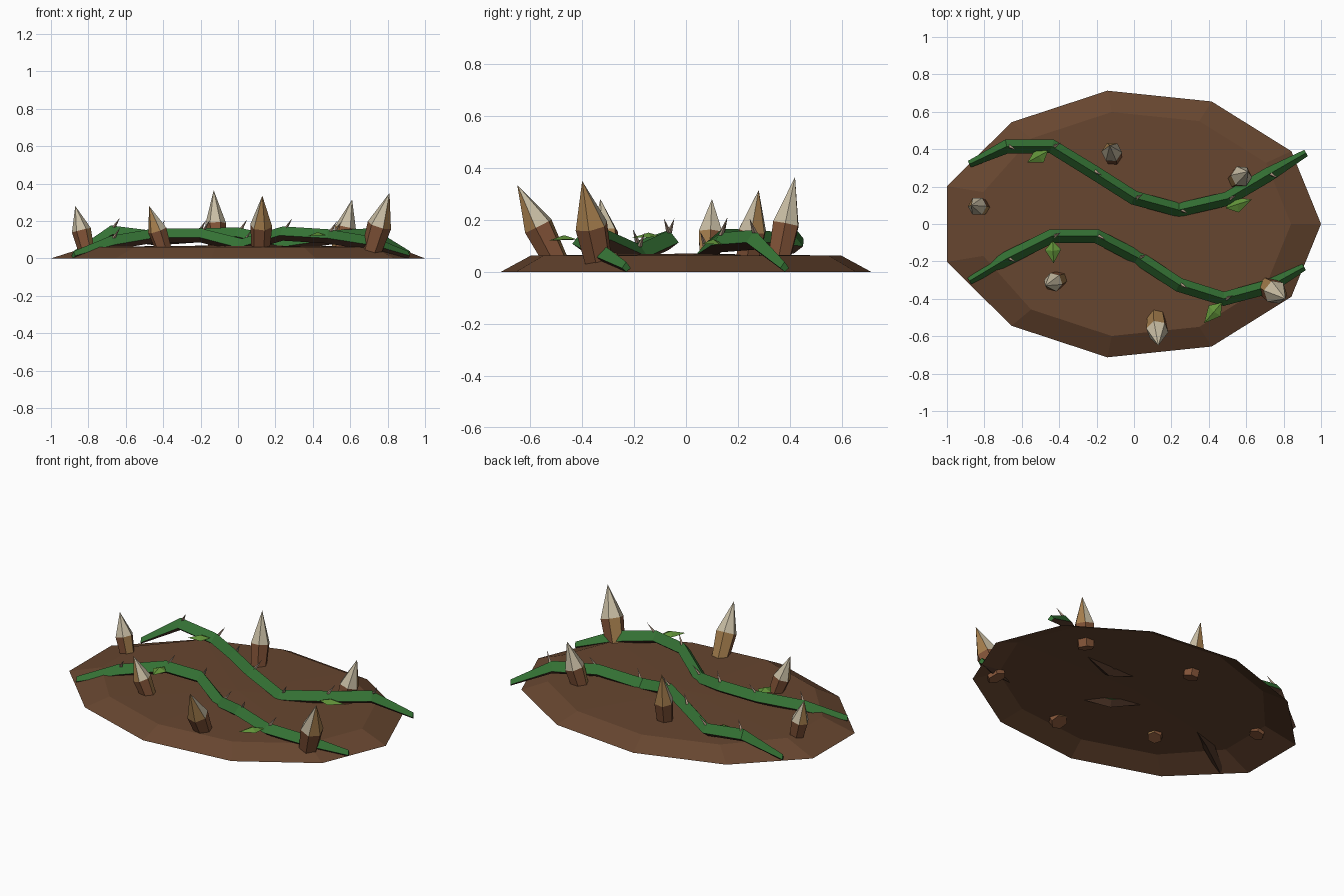
import bpy, bmesh, math
from mathutils import Vector

cube = bpy.data.objects.get("Cube")
if cube:
    bpy.data.objects.remove(cube, do_unlink=True)


def material(name, rgb):
    m = bpy.data.materials.new(name)
    m.use_nodes = True
    m.diffuse_color = (*rgb, 1)
    bsdf = m.node_tree.nodes["Principled BSDF"]
    bsdf.inputs["Base Color"].default_value = (*rgb, 1)
    bsdf.inputs["Roughness"].default_value = 0.9
    return m


SOIL = material("soil brown", (0.135, 0.061, 0.029))
GREEN = material("vine green", (0.035, 0.17, 0.035))
BARK = material("vine bark", (0.085, 0.04, 0.023))
LEAF = material("leaf green", (0.12, 0.29, 0.04))
BONE = material("pale bone", (0.58, 0.51, 0.37))
TAN = material("tan wood", (0.38, 0.21, 0.075))
WOOD = material("stake brown", (0.23, 0.09, 0.04))
THORN = material("thorn", (0.42, 0.3, 0.22))


def finish(name, bm, mats, rule=None):
    """Turn a bmesh into an object, colouring faces by a rule."""
    bm.normal_update()
    for f in bm.faces:
        f.material_index = rule(f) if rule else 0
    mesh = bpy.data.meshes.new(name)
    bm.to_mesh(mesh)
    bm.free()
    for m in mats:
        mesh.materials.append(m)
    ob = bpy.data.objects.new(name, mesh)
    bpy.context.collection.objects.link(ob)
    return ob


def loft(bm, rings):
    """Skin consecutive vertex rings; returns the new side faces."""
    faces = []
    for a, b in zip(rings, rings[1:]):
        n = len(a)
        for i in range(n):
            j = (i + 1) % n
            if len(b) == 1:
                faces.append(bm.faces.new((a[i], a[j], b[0])))
            else:
                faces.append(bm.faces.new((a[i], a[j], b[j], b[i])))
    return faces


def circle(bm, center, u, v, n, phase=0):
    c = Vector(center)
    return [bm.verts.new(c + u * math.cos(phase + math.tau * i / n)
                         + v * math.sin(phase + math.tau * i / n)) for i in range(n)]


# Low earth mound, open underneath
bm = bmesh.new()
X, Y = Vector((1, 0, 0)), Vector((0, 0.72, 0))
outer = circle(bm, (0, 0, 0), X, Y, 11)
inner = circle(bm, (0, 0, 0.062), X * 0.84, Y * 0.84, 11)
crown = bm.verts.new((0, 0, 0.07))
loft(bm, [outer, inner, [crown]])
for v in outer:  # widen the left end to the full length
    if v.co.x < -0.9:
        v.co.x = -1
finish("earth_mound", bm, [SOIL])


# Sharpened stakes: (base, tip, shoulder radius)
STAKES = {
    "left": ((-0.81, 0.09, 0.04), (-0.87, 0.10, 0.28), 0.052),
    "back": ((-0.11, 0.355, 0.03), (-0.13, 0.42, 0.365), 0.056),
    "right_back": ((0.545, 0.235, 0.03), (0.61, 0.28, 0.315), 0.058),
    "right_front": ((0.71, -0.335, 0.03), (0.81, -0.4, 0.35), 0.066),
    "front": ((0.12, -0.5, 0.04), (0.13, -0.65, 0.335), 0.06),
    "left_front": ((-0.395, -0.295, 0.04), (-0.475, -0.33, 0.28), 0.052),
}
for k, (name, (base, tip, r)) in enumerate(STAKES.items()):
    bm = bmesh.new()
    base, tip = Vector(base), Vector(tip)
    axis = (tip - base).normalized()
    u = axis.cross(Y).normalized()
    v = axis.cross(u)
    shoulder = base.lerp(tip, 0.46)
    rings = [circle(bm, c, u * s, v * s, 6, k) for c, s in ((base, r * 0.82), (shoulder, r))]
    loft(bm, rings + [[bm.verts.new(tip)]])
    bm.faces.new(rings[0])
    bmesh.ops.recalc_face_normals(bm, faces=bm.faces)

    def stake_colour(f):
        if len(f.verts) == 3:
            return 0 if f.normal.z > 0.12 else 1
        return 1 if f.normal.z > 0.15 else 2
    finish("stake_" + name, bm, [BONE, TAN, WOOD], stake_colour)


# Creeping vines with a ridged green top and bark underneath
BACK = [(-0.88, 0.32, 0.02), (-0.68, 0.415, 0.14), (-0.44, 0.415, 0.11),
        (-0.22, 0.28, 0.125), (0.0, 0.14, 0.13), (0.24, 0.075, 0.075),
        (0.5, 0.135, 0.115), (0.72, 0.265, 0.125), (0.92, 0.38, 0.02)]
FRONT = [(-0.88, -0.305, 0.02), (-0.68, -0.185, 0.085), (-0.44, -0.065, 0.125),
         (-0.2, -0.065, 0.125), (0.02, -0.18, 0.07), (0.24, -0.325, 0.135),
         (0.48, -0.4, 0.12), (0.72, -0.335, 0.08), (0.91, -0.23, 0.02)]


def vine(name, path):
    bm = bmesh.new()
    pts = [Vector(p) for p in path]
    rings = []
    for i, p in enumerate(pts):
        d = pts[min(i + 1, len(pts) - 1)] - pts[max(i - 1, 0)]
        side = Vector((-d.y, d.x, 0)).normalized()
        s = 0.5 if i in (0, len(pts) - 1) else 1
        up = Vector((0, 0, 1))
        offsets = (up * 0.036, side * 0.038 - up * 0.012, up * -0.04, side * -0.038 - up * 0.012)
        rings.append([bm.verts.new(p + o * s) for o in offsets])
    loft(bm, rings)
    bm.faces.new(rings[0])
    bm.faces.new(rings[-1])
    bmesh.ops.recalc_face_normals(bm, faces=bm.faces)
    finish(name, bm, [GREEN, BARK], lambda f: 0 if f.normal.z > 0 or abs(f.normal.x) > 0.8 else 1)

    # Thorns along the ridge, leaning to alternating sides
    bm = bmesh.new()
    for i, p in enumerate(pts[1:-1]):
        lean = 0.02 if i % 2 else -0.02
        root = p + Vector((0.015, 0, 0.025))
        ring = circle(bm, root, X * 0.011, Y * 0.015, 4)
        loft(bm, [ring, [bm.verts.new(root + Vector((0.035, lean, 0.055)))]])
    finish(name + "_thorns", bm, [THORN])


vine("back_vine", BACK)
vine("front_vine", FRONT)


# Folded pointed leaves: (stem, tip, height)
LEAVES = [((-0.46, 0.39), (-0.57, 0.33), 0.12), ((0.49, 0.085), (0.63, 0.13), 0.11),
          ((-0.435, -0.09), (-0.43, -0.21), 0.135), ((0.47, -0.42), (0.375, -0.53), 0.125)]
for i, (stem, tip, z) in enumerate(LEAVES):
    bm = bmesh.new()
    a, b = Vector((*stem, z)), Vector((*tip, z - 0.005))
    d = b - a
    side = Vector((-d.y, d.x, 0)).normalized() * 0.043
    mid = bm.verts.new(a.lerp(b, 0.45) + Vector((0, 0, 0.018)))
    rim = [bm.verts.new(c) for c in (a, a.lerp(b, 0.4) - side, b, a.lerp(b, 0.4) + side)]
    loft(bm, [rim, [mid]])
    finish("leaf_%d" % (i + 1), bm, [LEAF])
